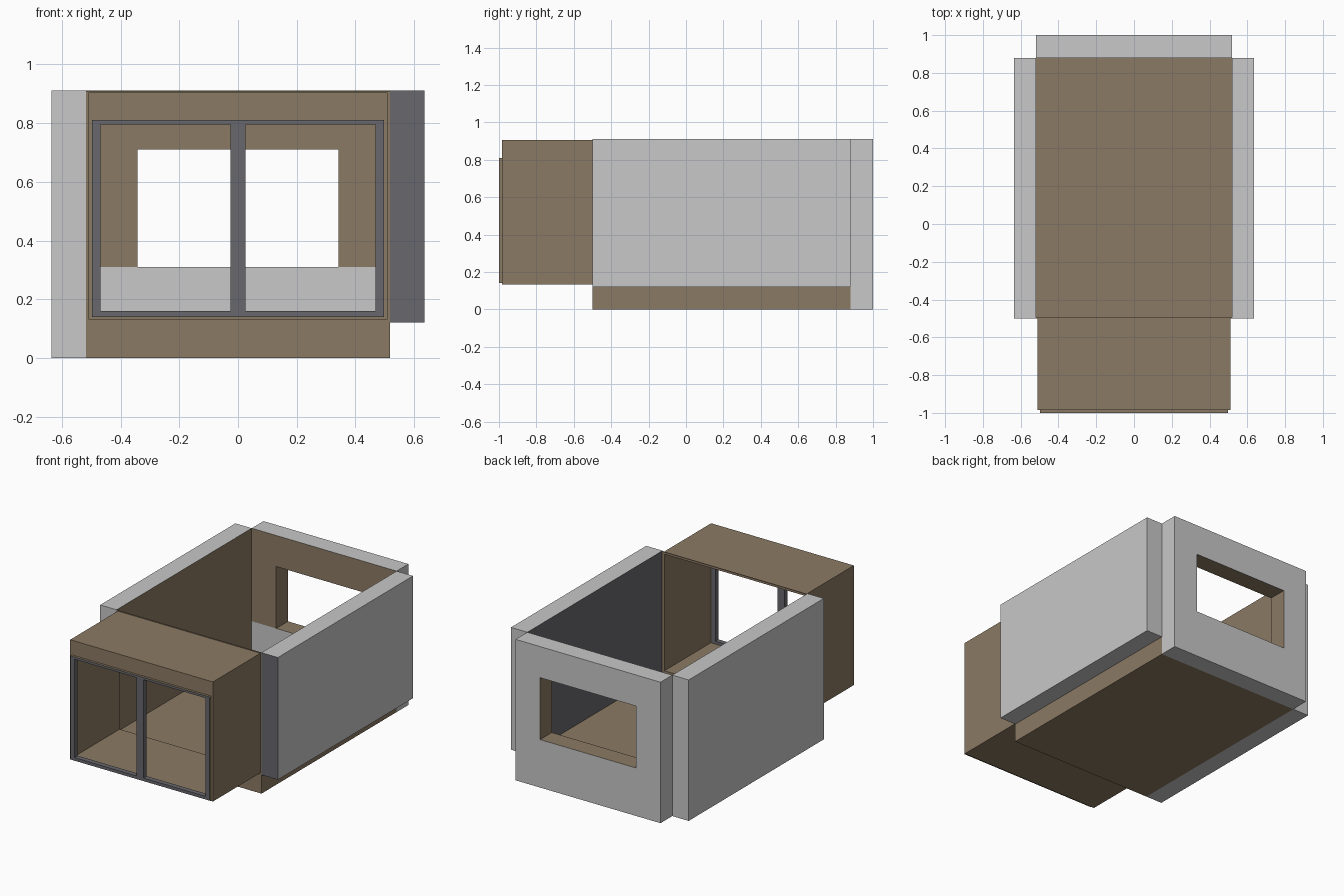
import bpy, bmesh

if "Cube" in bpy.data.objects:
    bpy.data.objects.remove(bpy.data.objects["Cube"])


def material(name, rgb):
    m = bpy.data.materials.new(name)
    m.diffuse_color = (*rgb, 1)
    m.use_nodes = True
    m.node_tree.nodes["Principled BSDF"].inputs["Base Color"].default_value = m.diffuse_color
    return m


MATS = [material("brown", (0.26, 0.195, 0.127)),
        material("light_grey", (0.578, 0.578, 0.578)),
        material("dark_grey", (0.14, 0.14, 0.155))]
BROWN, LIGHT, DARK = 0, 1, 2


def panel(name, xs, zs, y0, y1, rule, holes=()):
    """Slab on an x/z grid, extruded y0..y1; cells in holes stay open.
    rule(normal, centre) gives the colour of each face."""
    bm = bmesh.new()
    v = {(i, j): bm.verts.new((x, y0, z))
         for i, x in enumerate(xs) for j, z in enumerate(zs)}
    cells = [(i, j) for i in range(len(xs) - 1) for j in range(len(zs) - 1)
             if (i, j) not in holes]
    faces = [bm.faces.new([v[i, j], v[i + 1, j], v[i + 1, j + 1], v[i, j + 1]])
             for i, j in cells]
    ext = bmesh.ops.extrude_face_region(bm, geom=faces, use_keep_orig=True)
    moved = [g for g in ext["geom"] if isinstance(g, bmesh.types.BMVert)]
    bmesh.ops.translate(bm, verts=moved, vec=(0, y1 - y0, 0))
    bmesh.ops.recalc_face_normals(bm, faces=bm.faces)
    bm.normal_update()
    for f in bm.faces:
        f.material_index = rule(f.normal, f.calc_center_median())
    me = bpy.data.meshes.new(name)
    bm.to_mesh(me)
    bm.free()
    for m in MATS:
        me.materials.append(m)
    ob = bpy.data.objects.new(name, me)
    bpy.context.collection.objects.link(ob)
    return ob


def brown(n, c):
    return BROWN


W, OUT, H, FLOOR = 0.518, 0.635, 0.911, 0.121
FRONT, BACK = -0.5, 0.88
MID = {(1, 1)}

# floor slab
panel("floor", [-W, W], [0, FLOOR], FRONT, BACK, brown)

# left wall: brown inside; right wall: dark inside and on its front end
panel("left_wall", [-OUT, -W], [0, H], FRONT, BACK,
      lambda n, c: BROWN if n.x > 0.5 else LIGHT)
panel("right_wall", [W, OUT], [FLOOR, H], FRONT, BACK,
      lambda n, c: DARK if n.x < -0.5 or n.y < -0.5 else LIGHT)


# back wall with window: brown reveals, inside brown above the sill
def back_rule(n, c):
    inside = n.y < -0.5 and c.z > 0.31
    reveal = abs(n.y) < 0.5 and abs(c.x) < 0.4 and 0.3 < c.z < 0.72
    return BROWN if inside or reveal else LIGHT


panel("back_wall", [-W, -0.343, 0.343, W], [0, 0.31, 0.71, H], BACK, 1.0,
      back_rule, MID)

# slide-out bay: thin shell, closing flange and front wall
panel("bay_shell", [-0.51, -0.5, 0.5, 0.51], [0.132, 0.142, 0.895, 0.905],
      -0.97, FRONT, brown, MID)
panel("bay_flange", [-W, -0.5, 0.5, W], [FLOOR, 0.142, 0.895, H - 0.002],
      FRONT, FRONT + 0.006, brown, MID)
panel("bay_front", [-0.51, -0.497, 0.497, 0.51], [0.132, 0.14, 0.81, 0.905],
      -0.985, -0.97, brown, MID)


# pair of dark window frames with brown outer edges
def frame_rule(n, c):
    outer = abs(c.x) > 0.49 or c.z > 0.805 or c.z < 0.145
    return BROWN if abs(n.y) < 0.5 and outer else DARK


for side, xs in (("left", [-0.497, -0.468, -0.025, 0]),
                 ("right", [0, 0.025, 0.468, 0.497])):
    panel(side + "_window_frame", xs, [0.14, 0.16, 0.795, 0.81],
          -1.0, -0.968, frame_rule, MID)
